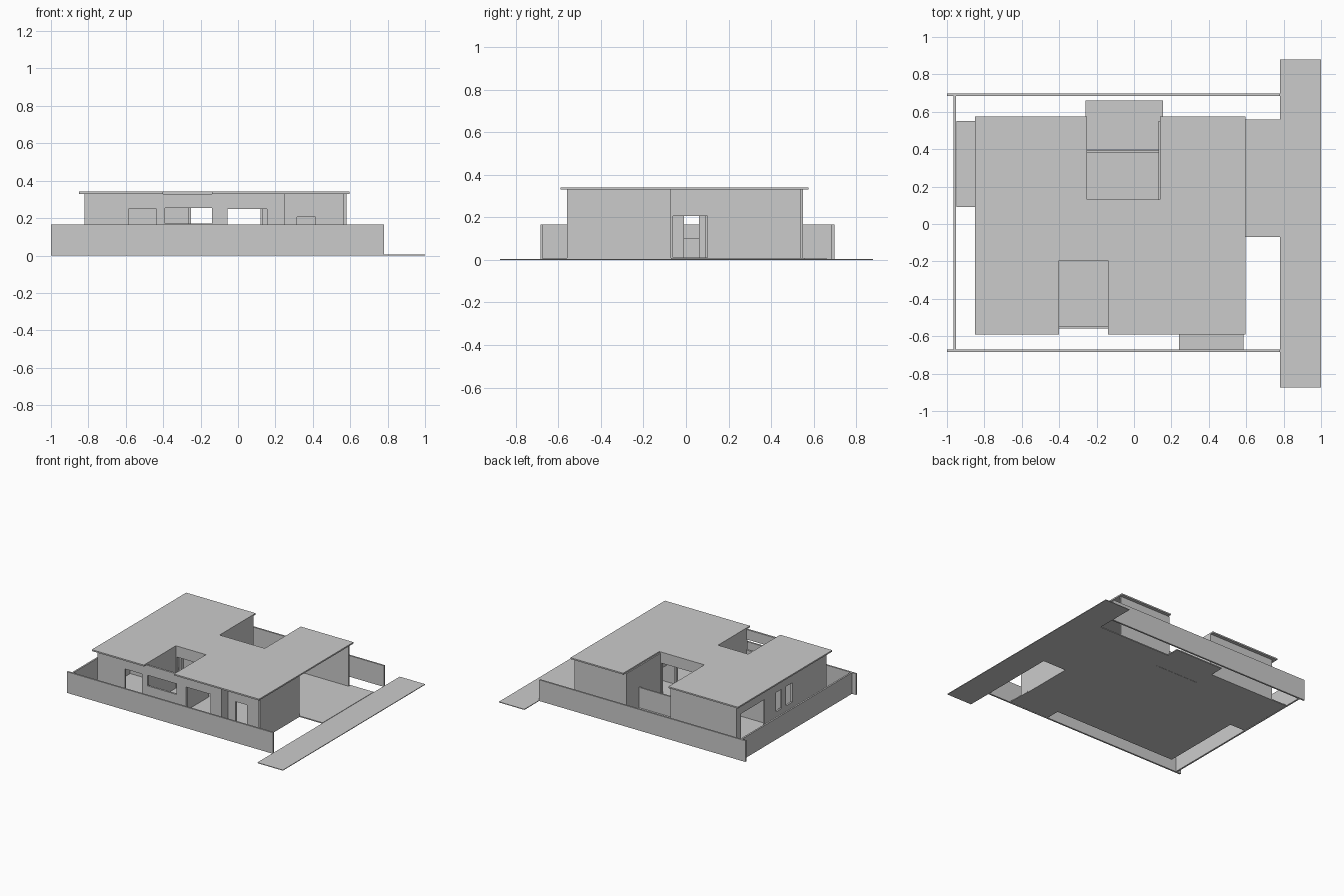
import bpy, bmesh
from mathutils import Vector

if "Cube" in bpy.data.objects:
    bpy.data.objects.remove(bpy.data.objects["Cube"])

H = 0.33      # wall height
T = 0.015     # wall thickness
FENCE = 0.165


def finish(name, bm):
    bmesh.ops.recalc_face_normals(bm, faces=bm.faces)
    me = bpy.data.meshes.new(name)
    bm.to_mesh(me)
    bm.free()
    ob = bpy.data.objects.new(name, me)
    bpy.context.collection.objects.link(ob)
    return ob


def extrude(bm, vec):
    """Thicken all flat faces in bm along vec."""
    r = bmesh.ops.extrude_face_region(bm, geom=bm.faces[:], use_keep_orig=True)
    vs = [g for g in r["geom"] if isinstance(g, bmesh.types.BMVert)]
    bmesh.ops.translate(bm, verts=vs, vec=vec)


def slab(name, outline, z0, z1):
    bm = bmesh.new()
    bm.faces.new([bm.verts.new((x, y, z0)) for x, y in outline])
    extrude(bm, Vector((0, 0, z1 - z0)))
    return finish(name, bm)


def rect(name, x0, x1, y0, y1, z0, z1):
    return slab(name, [(x0, y0), (x1, y0), (x1, y1), (x0, y1)], z0, z1)


def wall(name, axis, pos, a, b, openings=(), h=H, t=T):
    """Wall running along axis from a to b, with openings (a, b, z0, z1)."""
    us = sorted({a, b, *[u for o in openings for u in o[:2]]})
    zs = sorted({0, h, *[z for o in openings for z in o[2:]]})
    bm = bmesh.new()
    verts = {}

    def vert(u, z):
        if (u, z) not in verts:
            verts[u, z] = bm.verts.new((u, pos, z) if axis == "x" else (pos, u, z))
        return verts[u, z]

    for u0, u1 in zip(us, us[1:]):
        for z0, z1 in zip(zs, zs[1:]):
            uc, zc = (u0 + u1) / 2, (z0 + z1) / 2
            if any(o[0] < uc < o[1] and o[2] < zc < o[3] for o in openings):
                continue
            bm.faces.new([vert(u0, z0), vert(u1, z0), vert(u1, z1), vert(u0, z1)])
    extrude(bm, Vector((0, t, 0)) if axis == "x" else Vector((t, 0, 0)))
    return finish(name, bm)


# Street strip, driveway and outdoor paving
rect("street", 0.78, 1.0, -0.875, 0.88, 0, 0.005)
rect("driveway", 0.14, 0.78, -0.07, 0.56, 0, 0.008)
rect("porch_paving", 0.24, 0.585, -0.67, -0.48, 0, 0.008)
rect("rear_terrace", -0.95, -0.82, 0.09, 0.55, 0, 0.008)
rect("patio_paving", -0.26, 0.155, 0.397, 0.66, 0, 0.008)
rect("patio_planter", -0.25, 0.13, 0.13, 0.385, 0, 0.008)

# House floor, leaving the patio, carport and porch out
slab("house_floor", [(-0.82, -0.55), (0.25, -0.55), (0.25, -0.48), (0.57, -0.48),
                     (0.57, -0.07), (0.14, -0.07), (0.14, 0.13), (-0.25, 0.13),
                     (-0.25, 0.55), (-0.82, 0.55)], 0, 0.01)

# Flat roof with front courtyard and rear patio notches
slab("roof", [(-0.85, -0.59), (-0.40, -0.59), (-0.40, -0.195), (-0.14, -0.195),
              (-0.14, -0.59), (0.595, -0.59), (0.595, 0.575), (0.14, 0.575),
              (0.14, 0.13), (-0.25, 0.13), (-0.25, 0.575), (-0.85, 0.575)], H, 0.341)

# Boundary fences
wall("fence_front", "x", -0.684, -1.0, 0.78, h=FENCE, t=0.013)
wall("fence_back", "x", 0.684, -1.0, 0.78, h=FENCE, t=0.013)
wall("fence_left", "y", -0.964, -0.671, 0.684, h=FENCE, t=0.013)

# Outer walls
wall("front_wall", "x", -0.56, -0.82, 0.25,
     [(-0.585, -0.435, 0.09, 0.25), (-0.39, -0.14, 0.17, 0.253), (-0.055, 0.155, 0.01, 0.25)])
wall("left_wall", "y", -0.82, -0.545, 0.535,
     [(0.20, 0.49, 0.01, 0.25), (-0.01, 0.06, 0.10, 0.25), (-0.14, -0.06, 0.10, 0.25)])
wall("back_wall_left", "x", 0.535, -0.82, -0.25)
wall("back_wall_right", "x", 0.535, 0.13, 0.58)
wall("right_wall", "y", 0.565, -0.56, -0.07)

# Entry porch
wall("porch_side_wall", "y", 0.235, -0.545, -0.48)
wall("entry_wall", "x", -0.48, 0.235, 0.565, [(0.315, 0.415, 0, 0.205)])

# Carport
wall("carport_front_wall", "x", -0.085, 0.13, 0.565)
wall("carport_inner_wall", "y", 0.13, -0.07, 0.535, [(-0.06, 0.10, 0.01, 0.205)])

# Front courtyard
wall("courtyard_left_wall", "y", -0.415, -0.545, -0.195)
wall("courtyard_right_wall", "y", -0.14, -0.545, -0.195)
wall("courtyard_back_wall", "x", -0.195, -0.415, -0.125, [(-0.39, -0.14, 0.01, 0.255)])

# Rear patio
wall("patio_side_wall", "y", -0.265, 0.13, 0.535)
wall("patio_house_wall", "x", 0.115, -0.265, 0.13, [(-0.25, 0.12, 0.01, 0.255)])
wall("patio_low_wall", "x", 0.383, -0.25, 0.13, h=FENCE, t=0.012)

# Interior partitions
wall("bedroom_partition", "x", 0.09, -0.805, -0.45)
wall("bathroom_partition", "x", -0.035, -0.805, -0.55)
wall("hall_partition", "x", -0.18, -0.805, -0.415)
wall("bathroom_end_wall", "y", -0.55, -0.165, 0.09, [(-0.13, -0.06, 0.01, 0.205), (-0.01, 0.06, 0.01, 0.205)])
